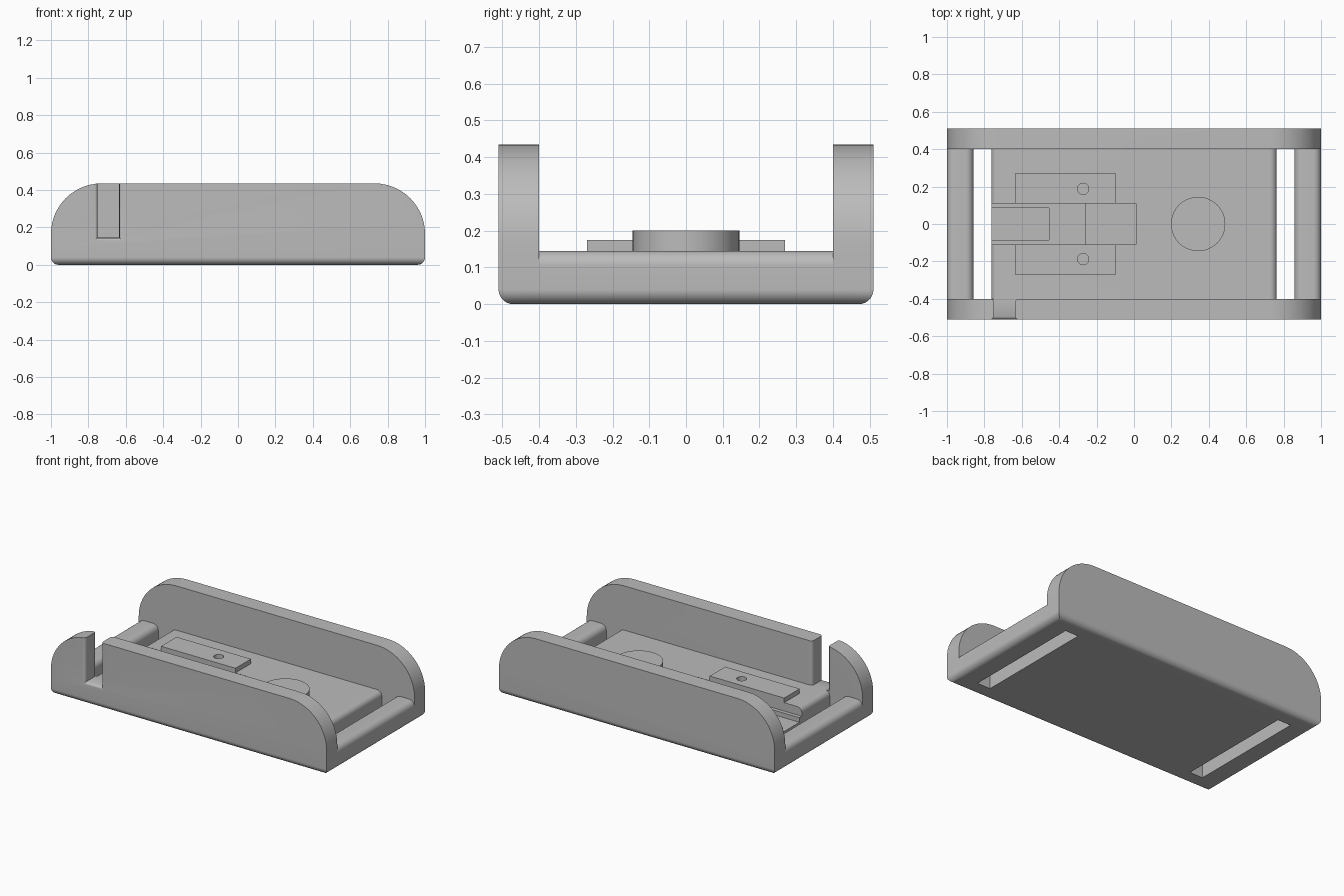
import bpy, bmesh, math
from mathutils import Vector

if "Cube" in bpy.data.objects:
    bpy.data.objects.remove(bpy.data.objects["Cube"])

grey = bpy.data.materials.new("plain grey")
grey.use_nodes = True
grey.diffuse_color = (0.5, 0.5, 0.5, 1)
grey.node_tree.nodes["Principled BSDF"].inputs["Base Color"].default_value = grey.diffuse_color

TOP, FLOOR = 0.435, 0.145      # wall and floor heights
OUT, INN = 0.51, 0.40          # outer and inner faces of the side walls


def add(name, bm):
    bmesh.ops.recalc_face_normals(bm, faces=bm.faces)
    mesh = bpy.data.meshes.new(name)
    bm.to_mesh(mesh)
    bm.free()
    mesh.materials.append(grey)
    ob = bpy.data.objects.new(name, mesh)
    bpy.context.collection.objects.link(ob)
    return ob


def rounded(corners, steps=14):
    """Outline of right-angled corners (a, b, radius)."""
    pts = []
    for i, (a, b, r) in enumerate(corners):
        p = Vector((a, b))
        if r == 0:
            pts.append(p)
            continue
        u = (Vector(corners[i - 1][:2]) - p).normalized()
        v = (Vector(corners[(i + 1) % len(corners)][:2]) - p).normalized()
        c = p + (u + v) * r
        for k in range(steps + 1):
            t = math.pi / 2 * k / steps
            pts.append(c - r * (v * math.cos(t) + u * math.sin(t)))
    return pts


def rect(a0, a1, b0, b1, r=(0, 0, 0, 0)):
    return rounded([(a0, b0, r[0]), (a1, b0, r[1]), (a1, b1, r[2]), (a0, b1, r[3])])


def loft(name, rings):
    """Skin equal-length rings of 3D points and cap both ends."""
    bm = bmesh.new()
    rows = [[bm.verts.new(p) for p in ring] for ring in rings]
    n = len(rows[0])
    for lo, hi in zip(rows, rows[1:]):
        for i in range(n):
            j = (i + 1) % n
            bm.faces.new((lo[i], lo[j], hi[j], hi[i]))
    bm.faces.new(rows[0])
    bm.faces.new(rows[-1])
    return add(name, bm)


def along_y(name, outline, y0, y1):
    return loft(name, [[(a, y, b) for a, b in outline] for y in (y0, y1)])


def along_x(name, outline, x0, x1):
    return loft(name, [[(x, a, b) for a, b in outline] for x in (x0, x1)])


def box(name, x0, x1, y0, y1, z0, z1):
    return along_y(name, rect(x0, x1, z0, z1), y0, y1)


def disc(name, x, y, r, z0, z1, n=64):
    turn = [2 * math.pi * k / n for k in range(n)]
    return loft(name, [[(x + r * math.cos(t), y + r * math.sin(t), z) for t in turn]
                       for z in (z0, z1)])


def boolean(ob, cutter, operation="DIFFERENCE"):
    mod = ob.modifiers.new("cut", "BOOLEAN")
    mod.operation, mod.solver, mod.object = operation, "EXACT", cutter
    bpy.context.view_layer.objects.active = ob
    bpy.ops.object.modifier_apply(modifier=mod.name)
    bpy.data.objects.remove(cutter)


# Side walls: long rounded profile trimmed by a cross-section with a soft bottom edge
parts = []
for name, s in (("front_wall", -1), ("back_wall", 1)):
    wall = along_y(name, rect(-1, 1, 0, TOP, (0.04, 0.04, 0.27, 0.27)), s * INN, s * OUT)
    section = rounded([(s * 0.3, 0, 0), (s * OUT, 0, 0.04), (s * OUT, 0.6, 0), (s * 0.3, 0.6, 0)])
    boolean(wall, along_x("trim", section, -1.2, 1.2), "INTERSECT")
    parts.append(wall)

# Notch in the front wall with flared edges
R = 0.018
rings = []
for k in range(-6, 7):
    t = abs(k) / 6 * math.pi / 2
    flare = R * (1 - math.cos(t))
    depth = (OUT - INN) / 2 - R + R * math.sin(t)
    y = -(OUT + INN) / 2 + math.copysign(depth, k)
    rings.append([(a, y, b) for a, b in
                  rect(-0.75 - flare, -0.635 + flare, FLOOR - flare * (k < 0), 0.6)])
first, last = rings[0], rings[-1]
rings.insert(0, [(a, -0.6, b) for a, _, b in first])
rings.append([(a, -0.3, b) for a, _, b in last])
boolean(parts[0], loft("notch", rings))

# Floor between two open slots
floor = along_y("floor", rect(-0.763, 0.763, 0, FLOOR, (0, 0, 0.035, 0.035)), -INN, INN)

# Stepped connector recess in the floor
for x0, x1, w, z in ((-0.9, -0.26, 0.11, 0.09), (-0.26, 0.01, 0.11, 0.07),
                     (-0.9, -0.455, 0.085, 0.06)):
    boolean(floor, box("recess", x0, x1, -w, w, z, 0.3))
parts.append(floor)

# Rounded bars across both ends
for name, s in (("right_end_bar", -1), ("left_end_bar", 1)):
    outline = rounded([(s * 0.858, 0, 0), (s, 0, 0.04), (s, FLOOR, 0.04), (s * 0.858, FLOOR, 0.04)])
    parts.append(along_y(name, outline, -INN, INN))

# Raised mounting plates with screw holes
for name, s in (("front_plate", -1), ("back_plate", 1)):
    y0, y1 = sorted((s * 0.11, s * 0.27))
    plate = box(name, -0.635, -0.095, y0, y1, FLOOR, 0.175)
    for ob in (plate, floor):
        boolean(ob, disc("hole", -0.272, s * 0.188, 0.03, 0.09, 0.3, 32))
    parts.append(plate)

# Round pad
parts.append(disc("round_pad", 0.343, 0, 0.145, FLOOR - 0.01, 0.2))

# Smooth the curves, keep the edges crisp
for ob in parts:
    bpy.ops.object.select_all(action="DESELECT")
    ob.select_set(True)
    bpy.context.view_layer.objects.active = ob
    bpy.ops.object.shade_smooth_by_angle(angle=math.radians(30))
